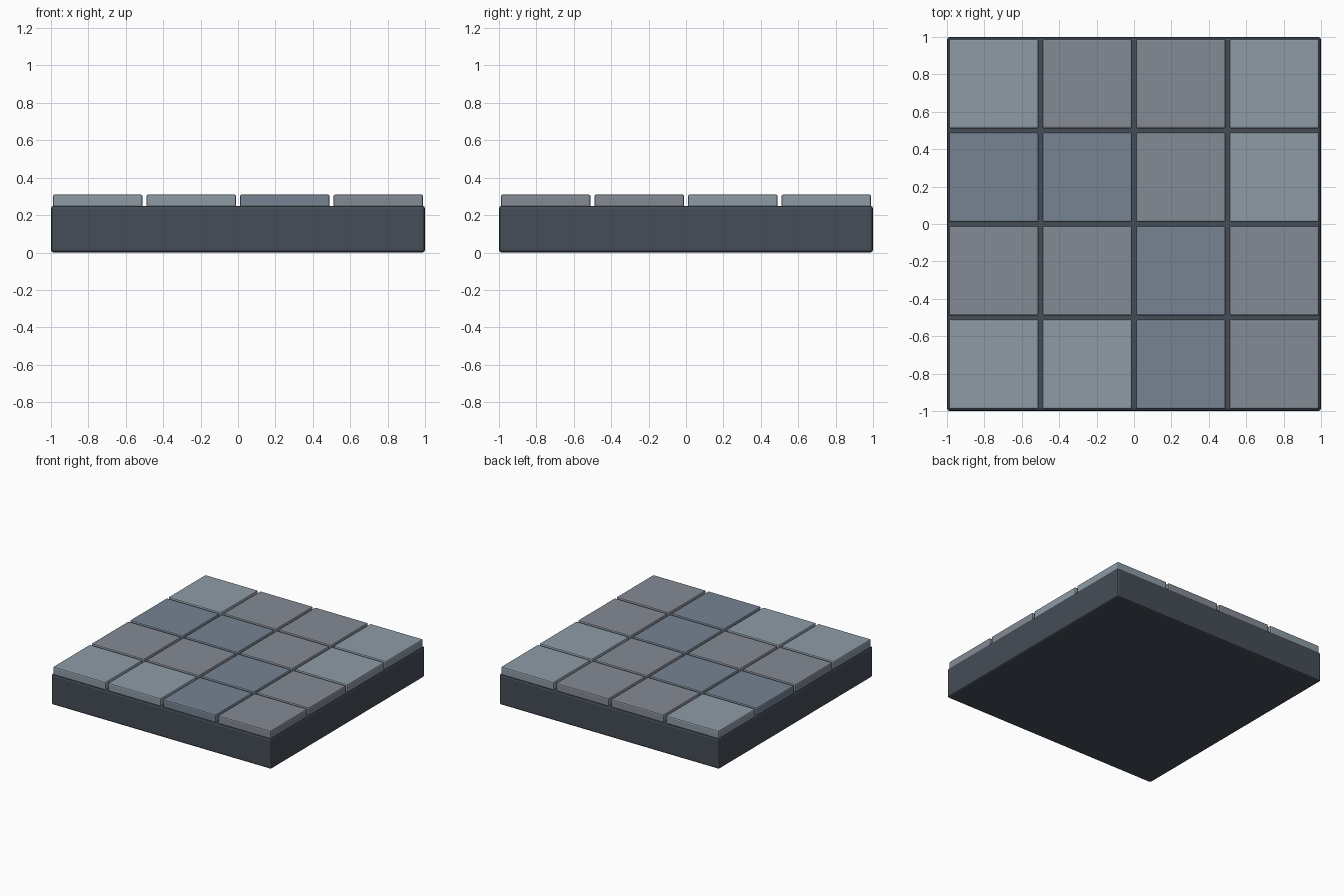
import bpy

if "Cube" in bpy.data.objects:
    bpy.data.objects.remove(bpy.data.objects["Cube"])


def material(name, rgb):
    m = bpy.data.materials.new(name)
    m.diffuse_color = (*rgb, 1)
    m.use_nodes = True
    m.node_tree.nodes["Principled BSDF"].inputs["Base Color"].default_value = m.diffuse_color
    return m


def block(name, centre, size, bevel, mat):
    """Box with a small chamfer on every edge."""
    bpy.ops.mesh.primitive_cube_add(size=1, location=centre)
    ob = bpy.context.object
    ob.name = name
    ob.scale = size
    bpy.ops.object.transform_apply(location=False, rotation=False, scale=True)
    mod = ob.modifiers.new("edge_bevel", "BEVEL")
    mod.width = bevel
    mod.segments = 2
    ob.data.materials.append(mat)
    return ob


SLATE = material("dark_slate", (0.06, 0.075, 0.095))
STONE = {
    "L": material("light_stone", (0.27, 0.33, 0.38)),
    "G": material("grey_stone", (0.23, 0.255, 0.30)),
    "B": material("blue_stone", (0.18, 0.23, 0.29)),
}

# Foundation slab
block("base_slab", (0, 0, 0.125), (2, 2, 0.25), 0.015, SLATE)

# Paving tiles, rows listed from back to front, slightly sunk into the slab
LAYOUT = ["LGGL", "BBGL", "GGBG", "LLBG"]
TOP, BOTTOM, PITCH, SIDE = 0.31, 0.24, 0.5, 0.48
for r, row in enumerate(LAYOUT):
    for c, key in enumerate(row):
        block(f"tile_{r + 1}_{c + 1}",
              ((c - 1.5) * PITCH, (1.5 - r) * PITCH, (TOP + BOTTOM) / 2),
              (SIDE, SIDE, TOP - BOTTOM), 0.01, STONE[key])
